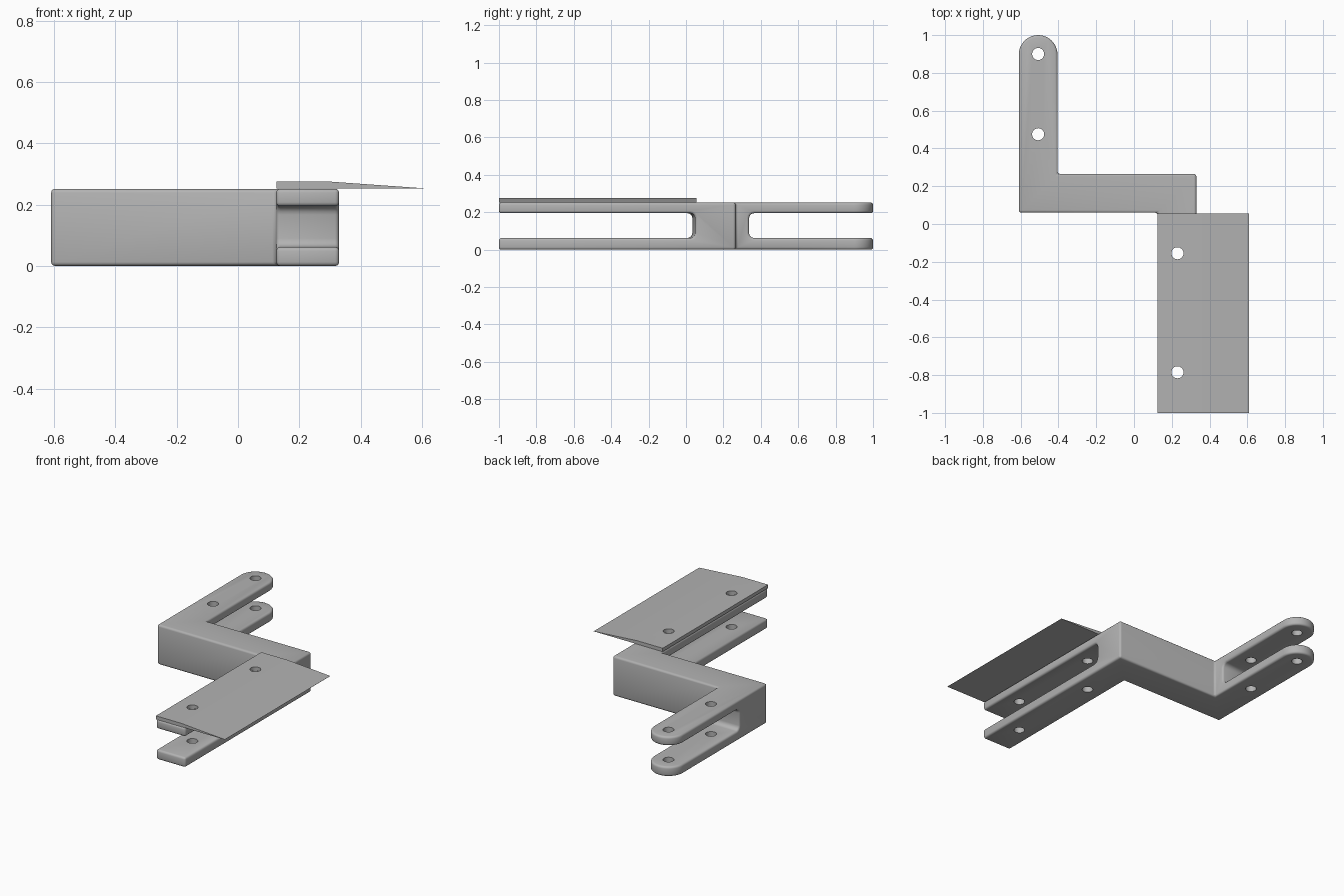
import bpy, bmesh, math
from mathutils import Vector

cube = bpy.data.objects.get("Cube")
if cube:
    bpy.data.objects.remove(cube, do_unlink=True)

steel = bpy.data.materials.new("grey steel")
steel.use_nodes = True
grey = (0.45, 0.45, 0.45, 1)
steel.diffuse_color = grey
steel.node_tree.nodes["Principled BSDF"].inputs["Base Color"].default_value = grey


def prism(name, points, offset, round_edges=None):
    """Extrude a closed 3D outline; optionally round the chosen edges."""
    bm = bmesh.new()
    face = bm.faces.new([bm.verts.new(p) for p in points])
    out = bmesh.ops.extrude_face_region(bm, geom=[face], use_keep_orig=True)
    bmesh.ops.translate(bm, vec=offset, verts=[v for v in out["geom"] if isinstance(v, bmesh.types.BMVert)])
    bmesh.ops.recalc_face_normals(bm, faces=bm.faces)
    if round_edges:
        edges = [e for e in bm.edges if round_edges(e)]
        bmesh.ops.bevel(bm, geom=edges, offset=0.028, segments=4, profile=0.5, affect='EDGES')
    mesh = bpy.data.meshes.new(name)
    bm.to_mesh(mesh)
    bm.free()
    mesh.materials.append(steel)
    obj = bpy.data.objects.new(name, mesh)
    bpy.context.collection.objects.link(obj)
    return obj


def cut(obj, cutter):
    cutter.hide_render = True
    mod = obj.modifiers.new("cut", 'BOOLEAN')
    mod.operation, mod.solver, mod.object = 'DIFFERENCE', 'EXACT', cutter


def slot(name, x0, x1, open_y, end0, end1):
    """Slot cutter through the arm in x, with rounded corners at its closed end."""
    z0, z1 = 0.062, 0.195
    plan = [(x0, open_y, z0), (x1, open_y, z0), (x1, end1, z0), (x0, end0, z0)]
    closed = lambda e: all(abs(v.co.y - open_y) > 0.3 for v in e.verts) and \
        abs(e.verts[0].co.z - e.verts[1].co.z) < 0.01
    return prism(name, plan, Vector((0, 0, z1 - z0)), closed)


def drill(x, y):
    r = 0.032
    ring = [(x + r * math.cos(math.tau * i / 24), y + r * math.sin(math.tau * i / 24), -0.1) for i in range(24)]
    return prism("hole_cutter", ring, Vector((0, 0, 0.5)))


# Bracket: two offset arms joined by a crossbar
left, inner, top = -0.61, -0.405, 0.252
mid, rad = (left + inner) / 2, (inner - left) / 2
tip = [(mid + rad * math.cos(math.pi * i / 20), 1 - rad + rad * math.sin(math.pi * i / 20)) for i in range(21)]
plan = [(left, 0.06), (0.125, 0.06), (0.125, -1), (0.33, -1), (0.33, 0.265), (inner, 0.265)] + tip
bracket = prism("bracket", [(x, y, 0) for x, y in plan], Vector((0, 0, top)))

# Blade plate: flat strip with a tapered cutting side
section = [(0.125, 0.253), (0.608, 0.253), (0.608, 0.2535), (0.305, 0.275), (0.125, 0.275)]
blade = prism("blade", [(x, -1, z) for x, z in section], Vector((0, 1.055, 0)))

# Forked ends, then softened edges
slots = [slot("rear_slot_cutter", -0.7, -0.3, 1.1, 0.337, 0.337),
         slot("front_slot_cutter", 0.05, 0.4, -1.1, 0.027, 0.056)]
for s in slots:
    cut(bracket, s)
bevel = bracket.modifiers.new("soft edges", 'BEVEL')
bevel.width, bevel.segments = 0.013, 3
bevel.limit_method, bevel.angle_limit = 'ANGLE', math.radians(40)
bevel.use_clamp_overlap = False

# Bolt holes
front_holes = [drill(0.23, y) for y in (-0.155, -0.785)]
rear_holes = [drill(mid, y) for y in (0.9, 0.475)]
for h in front_holes + rear_holes:
    cut(bracket, h)
for h in front_holes:
    cut(blade, h)

# Bake the cuts, shade, and discard the cutters
for obj in (bracket, blade):
    bpy.ops.object.select_all(action='DESELECT')
    obj.select_set(True)
    bpy.context.view_layer.objects.active = obj
    bpy.ops.object.convert(target='MESH')
    bpy.ops.object.shade_smooth_by_angle(angle=math.radians(35 if obj is bracket else 20))
for h in slots + front_holes + rear_holes:
    bpy.data.objects.remove(h, do_unlink=True)
